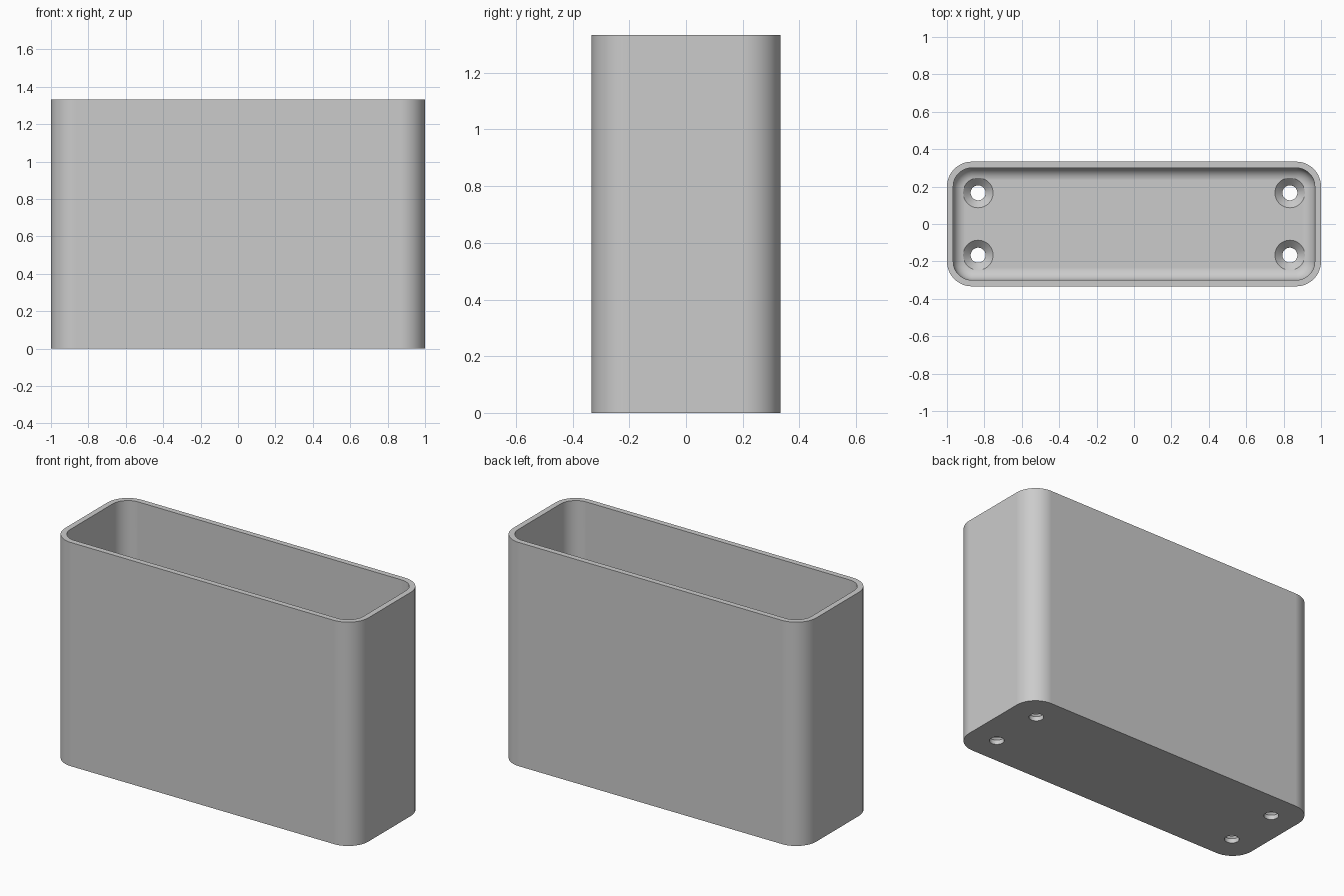
import bpy
import bmesh
from math import cos, sin, pi

HALF_X, HALF_Y, HEIGHT = 1.0, 1 / 3, 4 / 3
WALL, FLOOR = 1 / 30, 1 / 15
CORNER, FILLET = 2 / 15, 1 / 15
HOLE_X, HOLE_Y = 5 / 6, 1 / 6
HOLE_R, SINK_R = 0.04, 0.08
ARC_STEPS, FILLET_STEPS, HOLE_SIDES = 12, 10, 48

if "Cube" in bpy.data.objects:
    bpy.data.objects.remove(bpy.data.objects["Cube"], do_unlink=True)


def rounded_ring(bm, inset, z):
    """Rounded rectangle of vertices, inset from the outer wall."""
    radius = CORNER - inset
    ring = []
    for quarter, (sx, sy) in enumerate([(1, 1), (-1, 1), (-1, -1), (1, -1)]):
        for i in range(ARC_STEPS + 1):
            a = (quarter + i / ARC_STEPS) * pi / 2
            ring.append(bm.verts.new((sx * (HALF_X - CORNER) + radius * cos(a),
                                      sy * (HALF_Y - CORNER) + radius * sin(a), z)))
    return ring


def circle_ring(bm, x, y, radius, z):
    angles = [2 * pi * i / HOLE_SIDES for i in range(HOLE_SIDES)]
    return [bm.verts.new((x + radius * cos(a), y + radius * sin(a), z)) for a in angles]


def loft(bm, rings):
    """Skin successive rings and cap both ends."""
    for low, high in zip(rings, rings[1:]):
        n = len(low)
        for i in range(n):
            j = (i + 1) % n
            bm.faces.new((low[i], low[j], high[j], high[i]))
    bm.faces.new(rings[0][::-1])
    bm.faces.new(rings[-1])


def make_object(name, bm):
    bmesh.ops.recalc_face_normals(bm, faces=bm.faces)
    mesh = bpy.data.meshes.new(name)
    bm.to_mesh(mesh)
    bm.free()
    obj = bpy.data.objects.new(name, mesh)
    bpy.context.collection.objects.link(obj)
    return obj


# Plain grey plastic
grey = bpy.data.materials.new("light grey plastic")
grey.use_nodes = True
colour = (0.6, 0.6, 0.6, 1)
grey.diffuse_color = colour
grey.node_tree.nodes["Principled BSDF"].inputs["Base Color"].default_value = colour

# Open box: outer wall, flat rim, inner wall, rounded floor edge
bm = bmesh.new()
rings = [rounded_ring(bm, 0, 0), rounded_ring(bm, 0, HEIGHT), rounded_ring(bm, WALL, HEIGHT)]
for i in range(FILLET_STEPS + 1):
    a = i / FILLET_STEPS * pi / 2
    rings.append(rounded_ring(bm, WALL + FILLET * (1 - cos(a)),
                              FLOOR + FILLET * (1 - sin(a))))
loft(bm, rings)
box = make_object("open_box", bm)
box.data.materials.append(grey)

# Countersunk screw holes in the floor
bm = bmesh.new()
sink_start = FLOOR - (SINK_R - HOLE_R)
for x in (-HOLE_X, HOLE_X):
    for y in (-HOLE_Y, HOLE_Y):
        profile = [(HOLE_R, -0.05), (HOLE_R, sink_start), (SINK_R, FLOOR), (SINK_R, FLOOR + 0.1)]
        loft(bm, [circle_ring(bm, x, y, r, z) for r, z in profile])
cutter = make_object("screw_hole_cutter", bm)
cutter.data.materials.append(grey)
cutter.hide_render = True

cut = box.modifiers.new("screw_holes", "BOOLEAN")
cut.operation = "DIFFERENCE"
cut.solver = "EXACT"
cut.object = cutter

bpy.ops.object.select_all(action="DESELECT")
box.select_set(True)
bpy.context.view_layer.objects.active = box
bpy.ops.object.modifier_apply(modifier=cut.name)
bpy.data.objects.remove(cutter, do_unlink=True)

# Smooth rounds with crisp rims and flat panels
bpy.ops.object.shade_smooth_by_angle(angle=pi / 6)
flat = box.modifiers.new("flat_panels", "WEIGHTED_NORMAL")
flat.keep_sharp = True
